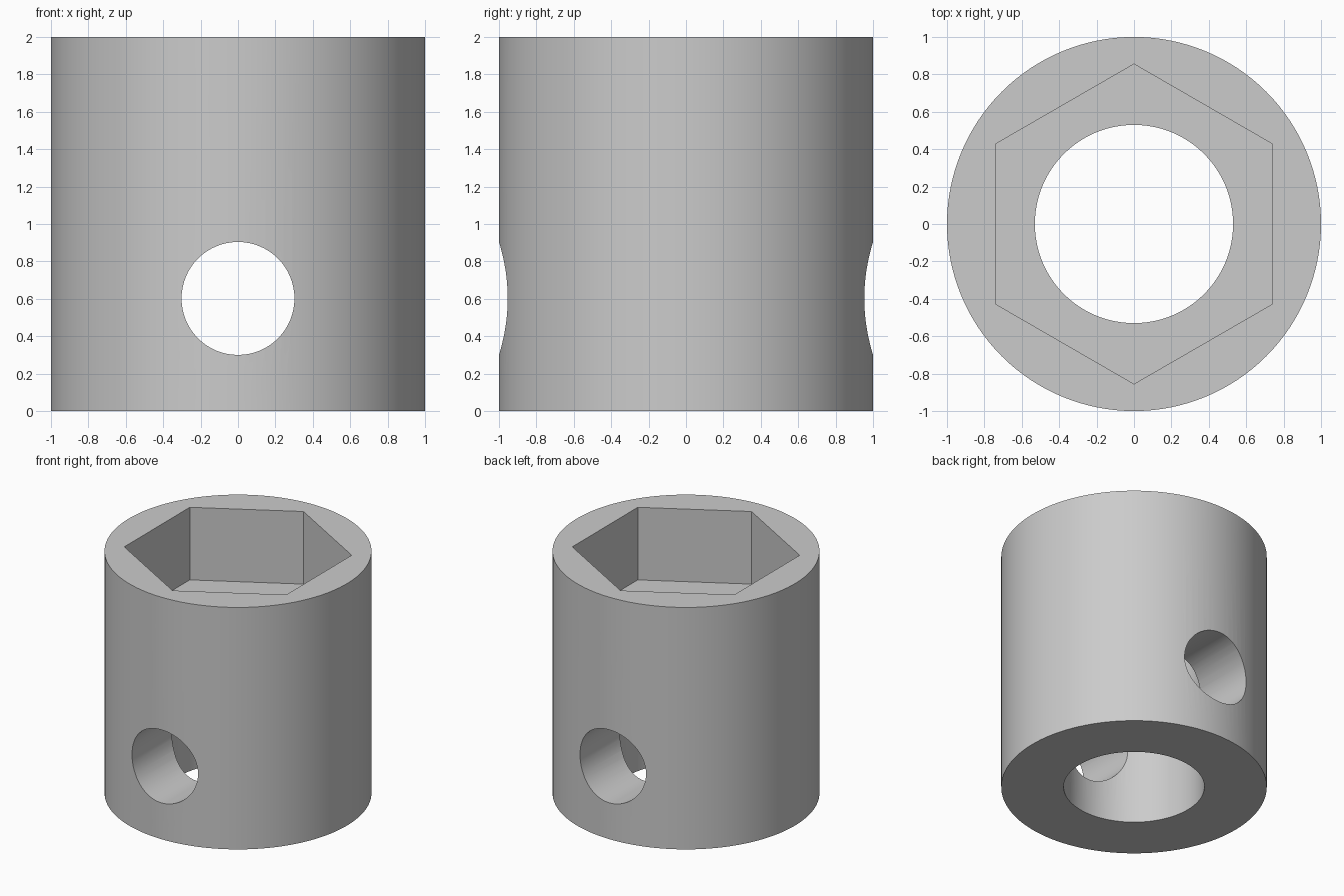
import bpy
import math

cube = bpy.data.objects.get("Cube")
if cube:
    bpy.data.objects.remove(cube, do_unlink=True)

HEIGHT = 2.0
SOCKET_DEPTH = 0.6

grey = bpy.data.materials.new("plain grey")
grey.use_nodes = True
colour = (0.6, 0.6, 0.6, 1.0)
grey.diffuse_color = colour
grey.node_tree.nodes["Principled BSDF"].inputs["Base Color"].default_value = colour


def prism(name, sides, radius, depth, z, rotation=(0, 0, 0)):
    bpy.ops.mesh.primitive_cylinder_add(
        vertices=sides, radius=radius, depth=depth, location=(0, 0, z), rotation=rotation)
    obj = bpy.context.object
    obj.name = name
    obj.data.materials.append(grey)
    return obj


# Solid round body
body = prism("socket_body", 128, 1.0, HEIGHT, HEIGHT / 2)

# Hexagonal socket from the top, round bore, and cross pin hole front to back
cutters = [
    prism("hex_socket_cutter", 6, 0.855, SOCKET_DEPTH * 2, HEIGHT),
    prism("bore_cutter", 96, 0.53, HEIGHT * 2, HEIGHT / 2),
    prism("pin_hole_cutter", 64, 0.302, HEIGHT * 2, 0.602, (math.pi / 2, 0, 0)),
]
bpy.ops.object.select_all(action="DESELECT")
body.select_set(True)
bpy.context.view_layer.objects.active = body
for cutter in cutters:
    cutter.hide_render = True
    cut = body.modifiers.new(cutter.name, "BOOLEAN")
    cut.operation = "DIFFERENCE"
    cut.solver = "EXACT"
    cut.object = cutter
    bpy.ops.object.modifier_apply(modifier=cut.name)
    bpy.data.objects.remove(cutter, do_unlink=True)

# Smooth round walls, sharp rims and hex corners
bpy.ops.object.shade_smooth_by_angle(angle=math.radians(30))
